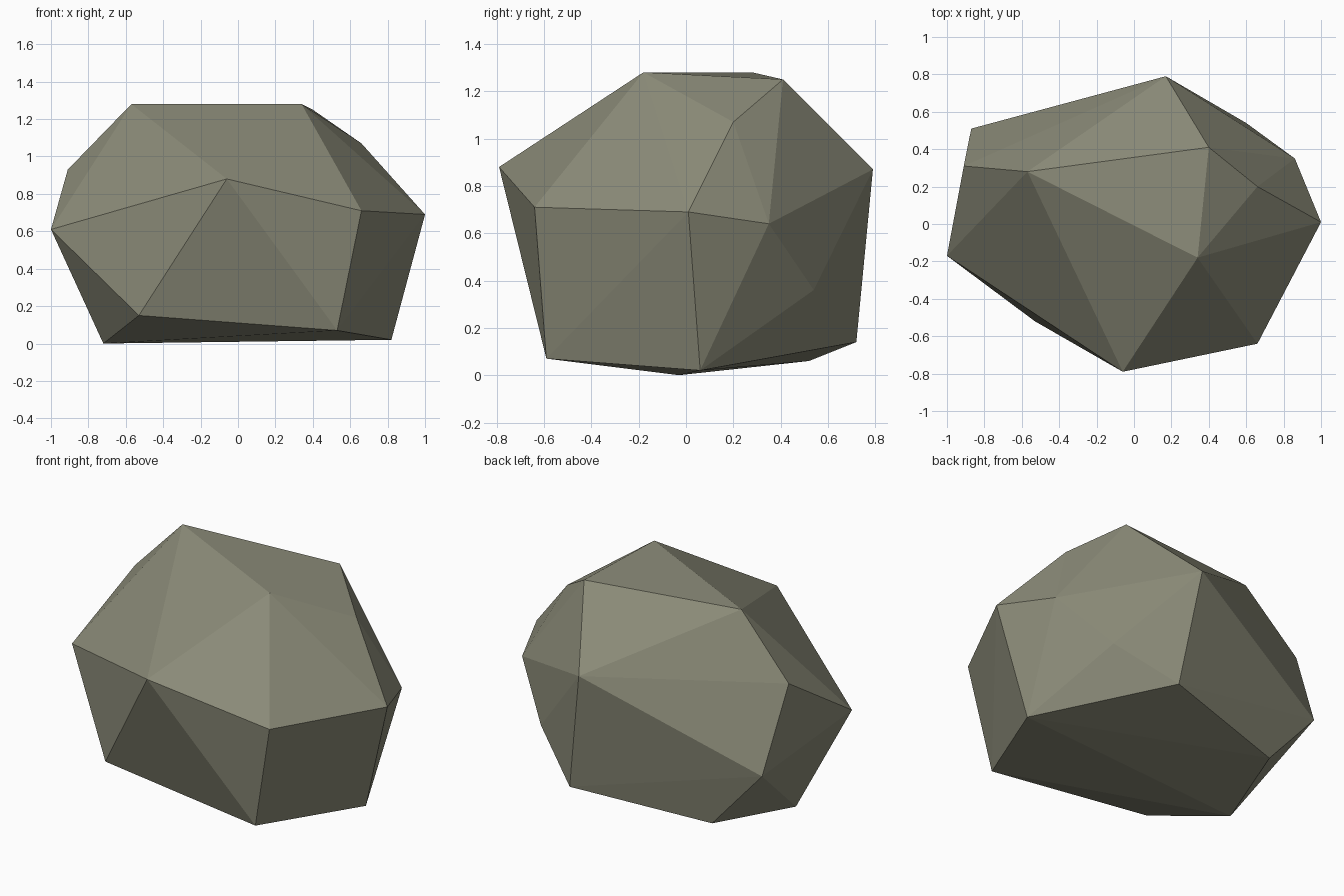
import bpy
import bmesh

# Remove the default cube
default_cube = bpy.data.objects.get("Cube")
if default_cube:
    bpy.data.objects.remove(default_cube, do_unlink=True)

# Stone colour
stone = bpy.data.materials.new("olive_grey_stone")
stone.use_nodes = True
stone_colour = (0.26, 0.26, 0.19, 1.0)
stone.diffuse_color = stone_colour
shader = next(n for n in stone.node_tree.nodes if n.type == 'BSDF_PRINCIPLED')
shader.inputs["Base Color"].default_value = stone_colour
shader.inputs["Roughness"].default_value = 0.9

# Corners of the boulder, from its flat crown down to its base
crown = [(-.57, .28, 1.28), (.34, -.18, 1.28), (.4, .41, 1.25), (.66, .2, 1.07)]
shoulder = [(-.91, .31, .93), (-.06, -.79, .88), (.17, .79, .87)]
waist = [(-1, -.17, .61), (.66, -.64, .71), (1, .01, .69), (.86, .35, .64)]
lower = [(-.87, .51, .43), (.6, .54, .36), (-.53, -.52, .15), (.28, .72, .14)]
base = [(-.72, -.03, 0), (.53, -.59, .07), (.82, .06, .02), (-.54, .52, .06)]


def faceted_solid(name, corners, material):
    """Wrap the corners in a convex, flat-faced skin."""
    bm = bmesh.new()
    for corner in corners:
        bm.verts.new(corner)
    bmesh.ops.convex_hull(bm, input=list(bm.verts), use_existing_faces=False)
    bmesh.ops.recalc_face_normals(bm, faces=list(bm.faces))
    for face in bm.faces:
        face.smooth = False
    mesh = bpy.data.meshes.new(name)
    bm.to_mesh(mesh)
    bm.free()
    mesh.materials.append(material)
    solid = bpy.data.objects.new(name, mesh)
    bpy.context.collection.objects.link(solid)
    return solid


# Boulder
faceted_solid("boulder", crown + shoulder + waist + lower + base, stone)
